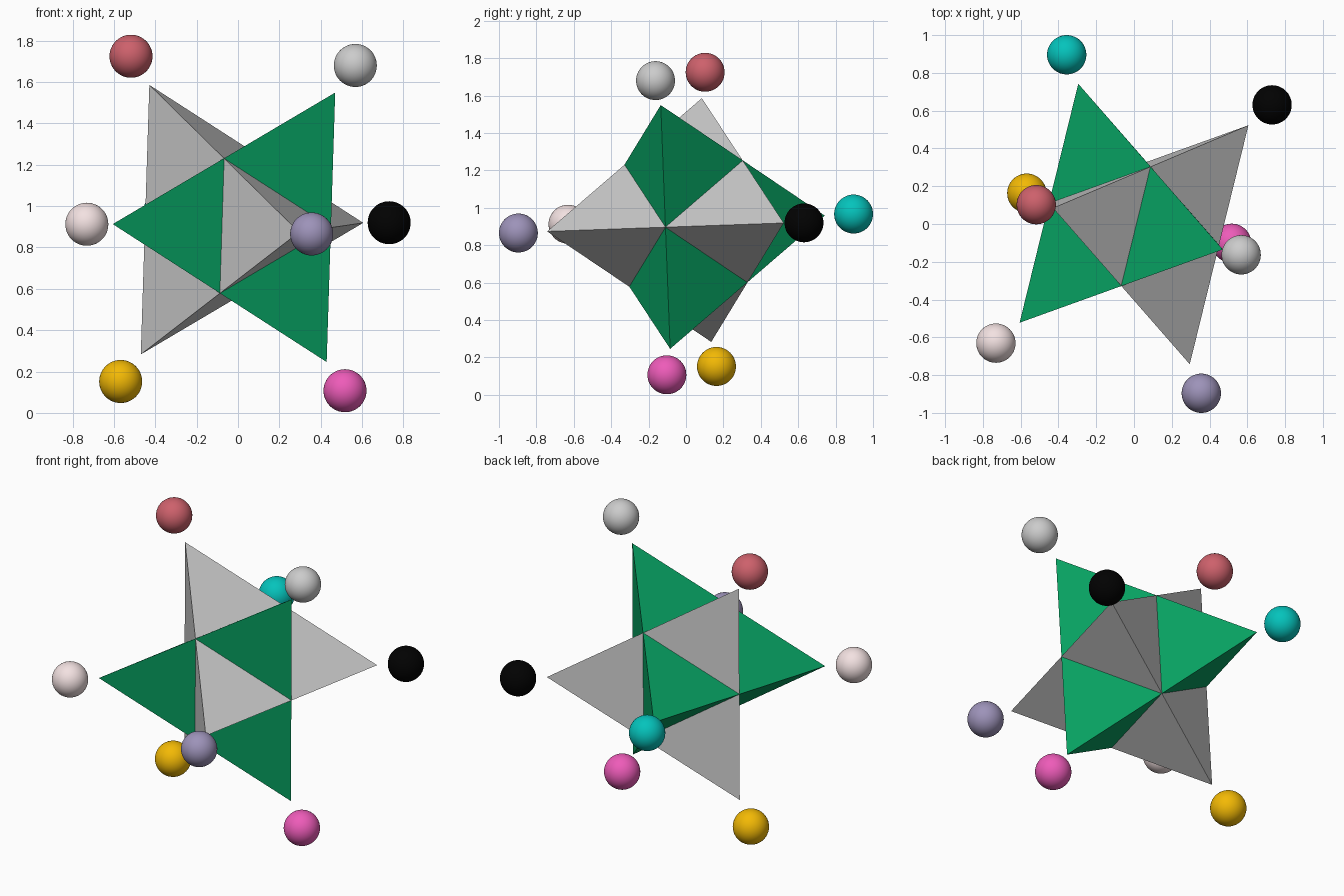
import bpy
from mathutils import Vector

if "Cube" in bpy.data.objects:
    bpy.data.objects.remove(bpy.data.objects["Cube"])

CENTRE = Vector((0, 0, 0.916))
BALL_RADIUS = 0.104
BALL_REACH = 1.207  # ball distance relative to the star tip

# Tip offsets of one tetrahedron; the other is its point reflection
TIPS = [Vector(t).normalized() * 0.8 for t in (
    (-0.605, -0.522, -0.003), (0.470, -0.135, 0.633),
    (0.430, -0.085, -0.672), (-0.295, 0.742, 0.042))]


def paint(obj, rgb):
    mat = bpy.data.materials.new(obj.name + "_colour")
    mat.diffuse_color = (*[c ** 2.2 for c in rgb], 1)
    mat.use_nodes = True
    mat.node_tree.nodes["Principled BSDF"].inputs["Base Color"].default_value = mat.diffuse_color
    obj.data.materials.append(mat)


def tetrahedron(name, tips):
    faces = [(0, 1, 2), (0, 3, 1), (0, 2, 3), (1, 3, 2)]
    a, b, c, d = tips
    if (b - a).cross(c - a).dot(d - a) > 0:  # keep normals outward
        faces = [f[::-1] for f in faces]
    mesh = bpy.data.meshes.new(name)
    mesh.from_pydata(tips, [], faces)
    obj = bpy.data.objects.new(name, mesh)
    obj.location = CENTRE
    bpy.context.collection.objects.link(obj)
    return obj


def ball(name, tip, rgb):
    bpy.ops.mesh.primitive_uv_sphere_add(
        segments=48, ring_count=24, radius=BALL_RADIUS,
        location=CENTRE + tip * BALL_REACH)
    obj = bpy.context.object
    obj.name = name
    bpy.ops.object.shade_smooth()
    if rgb:
        paint(obj, rgb)


# Two interlocking tetrahedra forming an eight-pointed star
opposite = [-t for t in TIPS]
paint(tetrahedron("green_tetrahedron", TIPS), (0.06, 0.62, 0.38))
tetrahedron("grey_tetrahedron", opposite)

# A ball floating beyond each tip
colours = [
    ("pale_pink_ball", (0.95, 0.88, 0.88)), ("grey_ball", None),
    ("magenta_ball", (0.93, 0.36, 0.72)), ("teal_ball", (0.05, 0.76, 0.73)),
    ("black_ball", (0.03, 0.03, 0.03)), ("red_ball", (0.80, 0.38, 0.42)),
    ("yellow_ball", (0.95, 0.72, 0.05)), ("lilac_ball", (0.61, 0.57, 0.72))]
# opposite of: pale pink -> black, grey -> yellow, magenta -> red, teal -> lilac
colours[5], colours[6] = colours[6], colours[5]
for tip, (name, rgb) in zip(TIPS + opposite, colours):
    ball(name, tip, rgb)
